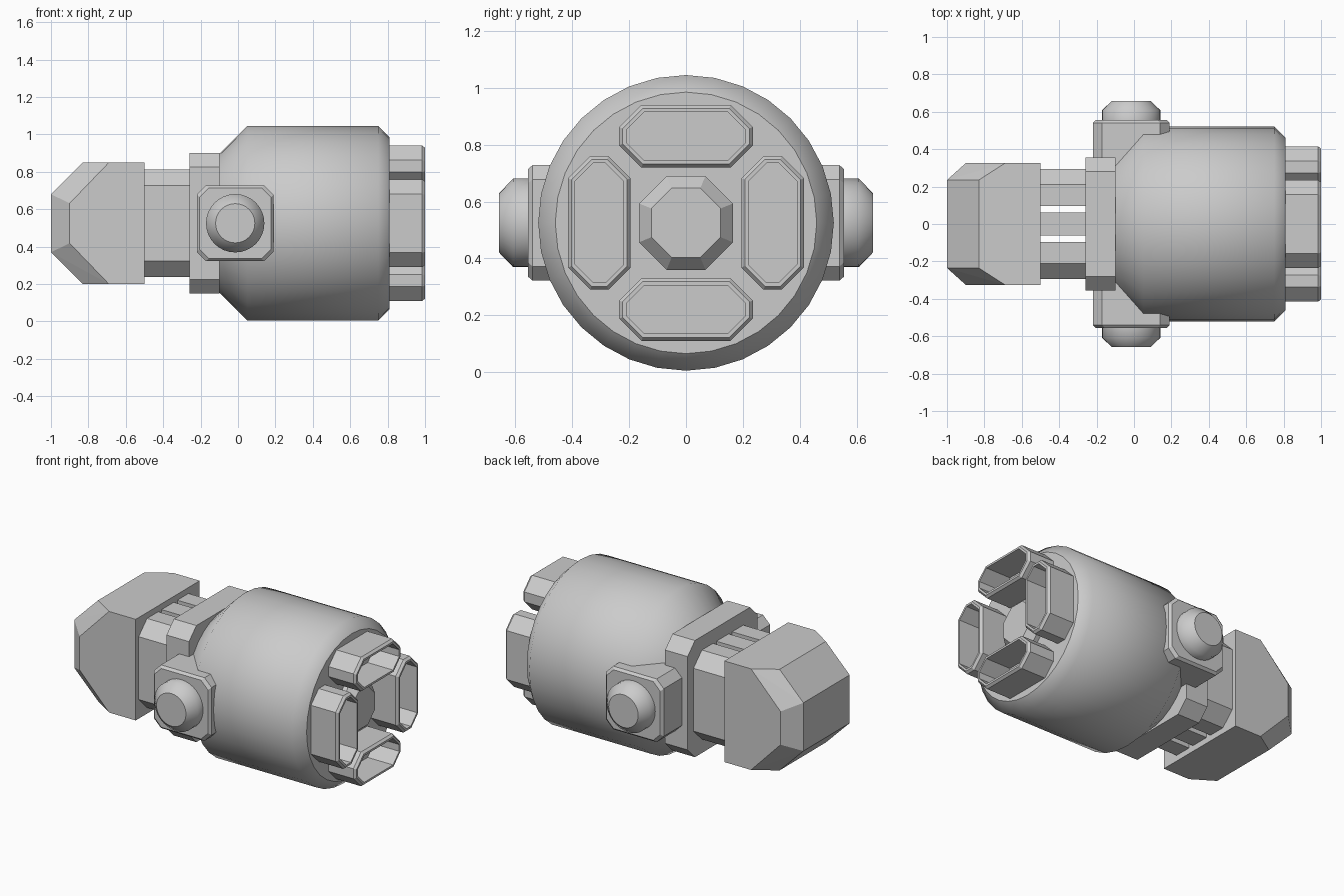
import bpy, bmesh, math
from mathutils import Vector

if "Cube" in bpy.data.objects:
    bpy.data.objects.remove(bpy.data.objects["Cube"])

CZ = 0.525  # height of the long axis


def finish(name, bm, smooth=False):
    bmesh.ops.recalc_face_normals(bm, faces=bm.faces[:])
    me = bpy.data.meshes.new(name)
    bm.to_mesh(me)
    bm.free()
    for p in me.polygons:  # round walls smooth, end caps flat
        p.use_smooth = smooth and len(p.vertices) == 4
    ob = bpy.data.objects.new(name, me)
    bpy.context.collection.objects.link(ob)
    return ob


def loft(name, rings, smooth=False):
    """Skin a list of equal-length 3D loops and cap both ends."""
    bm = bmesh.new()
    vs = [[bm.verts.new(p) for p in r] for r in rings]
    n = len(vs[0])
    for a, b in zip(vs, vs[1:]):
        for i in range(n):
            j = (i + 1) % n
            bm.faces.new((a[i], a[j], b[j], b[i]))
    bm.faces.new(vs[0][::-1])
    bm.faces.new(vs[-1])
    return finish(name, bm, smooth)


def octagon(w, h, c):
    """Chamfered rectangle with half sizes w, h and corner cut c."""
    return [(w - c, h), (w, h - c), (w, c - h), (w - c, -h),
            (c - w, -h), (-w, c - h), (-w, h - c), (c - w, h)]


def circle(r, n=32):
    return [(r * math.sin(2 * math.pi * i / n), r * math.cos(2 * math.pi * i / n)) for i in range(n)]


def along_x(loop, x, y=0, z=CZ):
    return [(x, y + a, z + b) for a, b in loop]


def along_y(loop, y, x=-0.015, z=CZ):
    return [(x + a, y, z + b) for a, b in loop]


# main round body
loft("body", [along_x(circle(r), x) for x, r in
              ((-0.11, 0.36), (0.05, 0.52), (0.75, 0.52), (0.81, 0.46))], True)

# collar plate behind the body
plate = octagon(0.355, 0.375, 0.075)
loft("collar_plate", [along_x(plate, -0.26), along_x(plate, -0.10)])

# neck: three fins with open slots between them
w, h, c = 0.295, 0.287, 0.085
side = [(0.097, h), (w - c, h), (w, h - c), (w, c - h), (w - c, -h), (0.097, -h)]
mid = [(-0.062, h), (0.062, h), (0.062, -h), (-0.062, -h)]
for name, fin in (("neck_fin_right", side), ("neck_fin_middle", mid),
                  ("neck_fin_left", [(-a, b) for a, b in side])):
    loft(name, [along_x(fin, -0.51), along_x(fin, -0.25)])

# faceted head block: hull of a core outline and smaller side outlines
bm = bmesh.new()
for y, outline in ((0.235, ((-0.83, 0.325), (-1.0, 0.155))),
                   (0.325, ((-0.5, 0.325), (-0.69, 0.325), (-0.9, 0.107)))):
    for x, dz in outline:
        for sy in (-1, 1):
            for sz in (-1, 1):
                bm.verts.new((x, sy * y, CZ + sz * dz))
bmesh.ops.convex_hull(bm, input=bm.verts[:])
bmesh.ops.dissolve_limit(bm, angle_limit=0.02, verts=bm.verts[:], edges=bm.edges[:])
finish("head_block", bm)

# side mounts with round knobs
for s, label in ((-1, "front"), (1, "back")):
    loft(label + "_mount", [along_y(octagon(0.205 - i, 0.203 - i, 0.05), s * y)
                            for y, i in ((0.30, 0), (0.54, 0), (0.556, 0.014))])
    loft(label + "_knob", [along_y(circle(r), s * y) for y, r in
                           ((0.54, 0.156), (0.608, 0.156), (0.657, 0.105))], True)

# four hollow nozzles around the end face
for i, label in enumerate(("top", "right", "bottom", "left")):
    a = i * math.pi / 2
    y, z = 0.305 * math.sin(a), CZ + 0.305 * math.cos(a)
    half = (0.235, 0.11) if i % 2 == 0 else (0.11, 0.235)
    rings = []
    for x, inset in ((0.80, 0), (0.985, 0), (1.0, 0.012), (1.0, 0.025), (0.82, 0.025)):
        loop = octagon(half[0] - inset, half[1] - inset, 0.078 - inset * 0.586)
        rings.append(along_x(loop, x, y, z))
    loft(label + "_nozzle", rings)

# central octagonal boss
loft("centre_boss", [along_x(octagon(r, r, r * 0.586), x)
                     for x, r in ((0.80, 0.165), (0.84, 0.165), (0.89, 0.122))])
